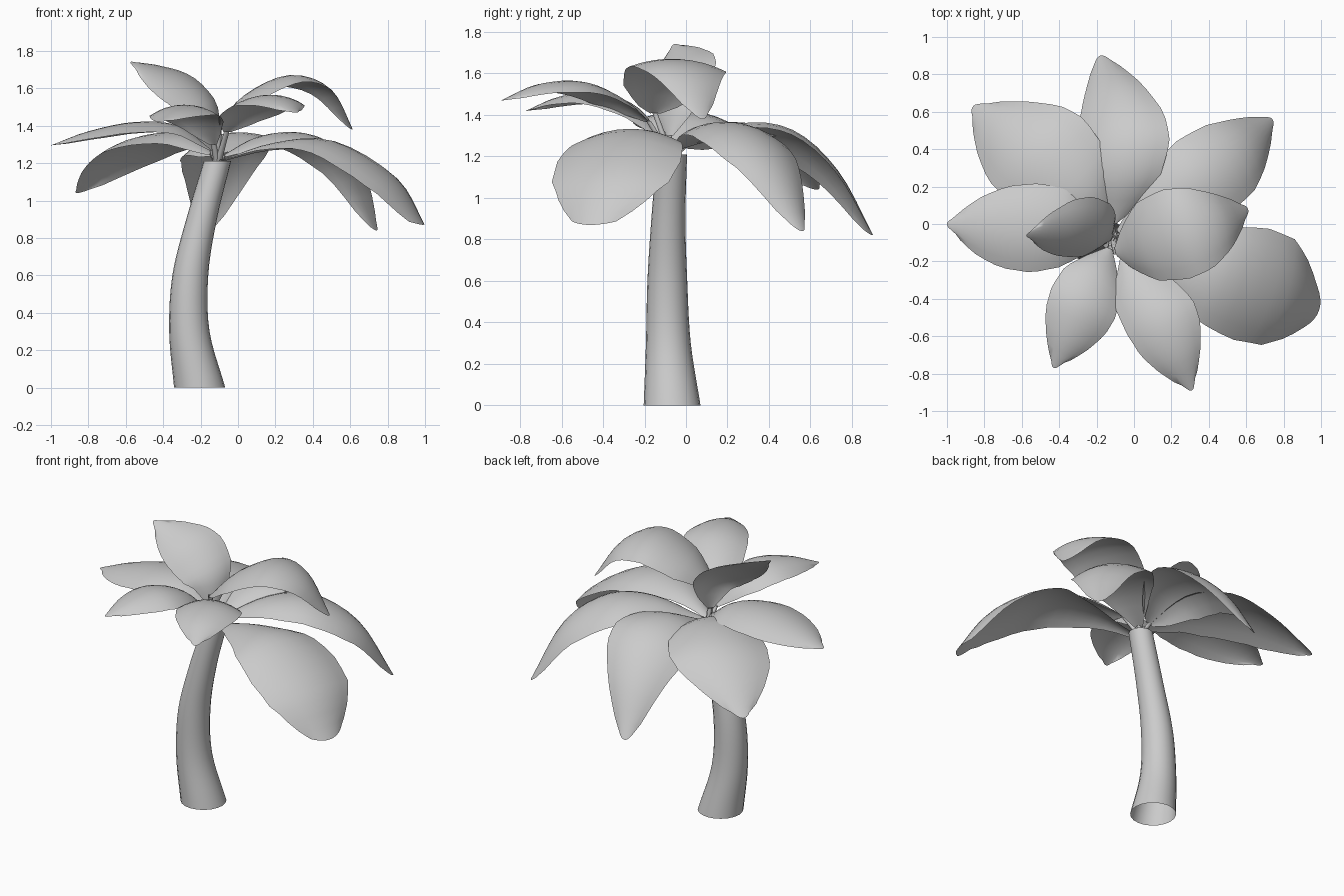
import bpy, bmesh, math
from mathutils import Vector

if "Cube" in bpy.data.objects:
    bpy.data.objects.remove(bpy.data.objects["Cube"])


def spline(pts, t):
    # Catmull-Rom point at t in 0..1; works for vectors of any size
    p = [Vector(q) for q in pts]
    p = [p[0] * 2 - p[1]] + p + [p[-1] * 2 - p[-2]]
    n = len(pts) - 1
    i = min(int(t * n), n - 1)
    f = t * n - i
    a, b, c, d = p[i:i + 4]
    return (b * 2 + (c - a) * f + (a * 2 - b * 5 + c * 4 - d) * f ** 2
            + (b * 3 - a - c * 3 + d) * f ** 3) * 0.5


def grid_object(name, rows, closed=False):
    # Skin rows of points into a smooth sheet or tube
    bm = bmesh.new()
    vs = [[bm.verts.new(p) for p in r] for r in rows]
    m = len(vs[0])
    for r, s in zip(vs, vs[1:]):
        for j in range(m if closed else m - 1):
            k = (j + 1) % m
            bm.faces.new((r[j], r[k], s[k], s[j]))
    for f in bm.faces:
        f.smooth = True
    me = bpy.data.meshes.new(name)
    bm.to_mesh(me)
    bm.free()
    ob = bpy.data.objects.new(name, me)
    bpy.context.collection.objects.link(ob)
    return ob


def tube(name, rings, steps, sides):
    # Rings are (x, y, z, radius)
    rows = []
    for i in range(steps + 1):
        q = spline(rings, i / steps)
        rows.append([(q[0] + q[3] * math.cos(2 * math.pi * j / sides),
                      q[1] + q[3] * math.sin(2 * math.pi * j / sides), q[2])
                     for j in range(sides)])
    return grid_object(name, rows, True)


WIDTHS = [(0, .1), (.12, .46), (.3, .86), (.48, 1), (.65, .92), (.82, .62), (.94, .34), (1, .16)]


def width(t):
    for (a, u), (b, v) in zip(WIDTHS, WIDTHS[1:]):
        if t <= b:
            return u + (v - u) * (t - a) / (b - a)
    return WIDTHS[-1][1]


def leaf(name, rib, hw, cup=0.3, roll=0, shift=1.0, tip=0.0):
    n, m = 16, 8
    d = Vector(rib[-1]) - Vector(rib[0])
    flat = Vector((d.y, -d.x, 0)).normalized()
    roll = math.radians(roll)
    rows = []
    for i in range(n + 1):
        t = i / n
        c = spline(rib, t)
        tan = (spline(rib, min(t + .02, 1)) - spline(rib, max(t - .02, 0))).normalized()
        up = flat.cross(tan).normalized()
        side = flat * math.cos(roll) + up * math.sin(roll)
        nor = up * math.cos(roll) - flat * math.sin(roll)
        w = hw * (width(t ** shift) + tip * t ** 6)
        # Fade the droop near the tip so the end stays rounded
        rows.append([c + side * w * u - nor * cup * w * u * u - tan * .04 * t ** 8 * u * u
                     for u in (2 * j / m - 1 for j in range(m + 1))])
    grid_object(name, rows)
    # Short stem from the trunk top to the leaf
    tube(name + "_stem", [(-.11, -.07, 1.19, .018), (*rib[0], .014)], 2, 6)


# Trunk: leaning, tapered, open tube
tube("trunk", [(-.205, -.067, 0, .137), (-.26, -.085, .3, .108), (-.255, -.09, .6, .096),
               (-.195, -.085, .9, .082), (-.11, -.068, 1.21, .073)], 20, 20)

# Leaves: midrib points, half width and shape settings
leaf("back_leaf", [(-.12, 0, 1.25), (-.09, .25, 1.35), (-.08, .5, 1.32),
                   (-.12, .72, 1.13), (-.18, .9, .82)], .26, roll=13, shift=.85)
leaf("back_left_leaf", [(-.14, -.05, 1.25), (-.28, .15, 1.36), (-.5, .37, 1.34),
                        (-.69, .51, 1.22), (-.86, .63, 1.04)], .3, .25)
leaf("left_leaf", [(-.14, -.08, 1.27), (-.32, -.03, 1.4), (-.55, -.02, 1.42),
                   (-.8, -.01, 1.37), (-1, 0, 1.295)], .24, .25)
leaf("upper_left_leaf", [(-.12, -.08, 1.3), (-.15, -.06, 1.48), (-.27, -.04, 1.61),
                         (-.42, -.05, 1.68), (-.575, -.06, 1.74)], .19, .25, roll=30)
leaf("front_left_leaf", [(-.13, -.13, 1.3), (-.2, -.25, 1.44), (-.27, -.42, 1.51),
                         (-.35, -.6, 1.49), (-.43, -.77, 1.42)], .19)
leaf("front_right_leaf", [(-.06, -.18, 1.37), (.02, -.32, 1.48), (.14, -.5, 1.56),
                          (.23, -.7, 1.55), (.31, -.89, 1.47)], .2)
leaf("upper_right_leaf", [(-.1, -.15, 1.41), (.05, -.1, 1.57), (.27, -.04, 1.67),
                          (.47, .02, 1.6), (.61, .08, 1.38)], .25, .2, roll=3, shift=.85)
leaf("back_right_leaf", [(-.08, -.05, 1.24), (.15, .1, 1.35), (.38, .26, 1.35),
                         (.6, .42, 1.18), (.74, .56, .84)], .24, shift=1.1)
leaf("big_right_leaf", [(-.08, -.12, 1.22), (.2, -.21, 1.31), (.5, -.29, 1.32),
                        (.82, -.38, 1.13), (.99, -.46, .87)], .31, .25, shift=1.5, tip=.2)
